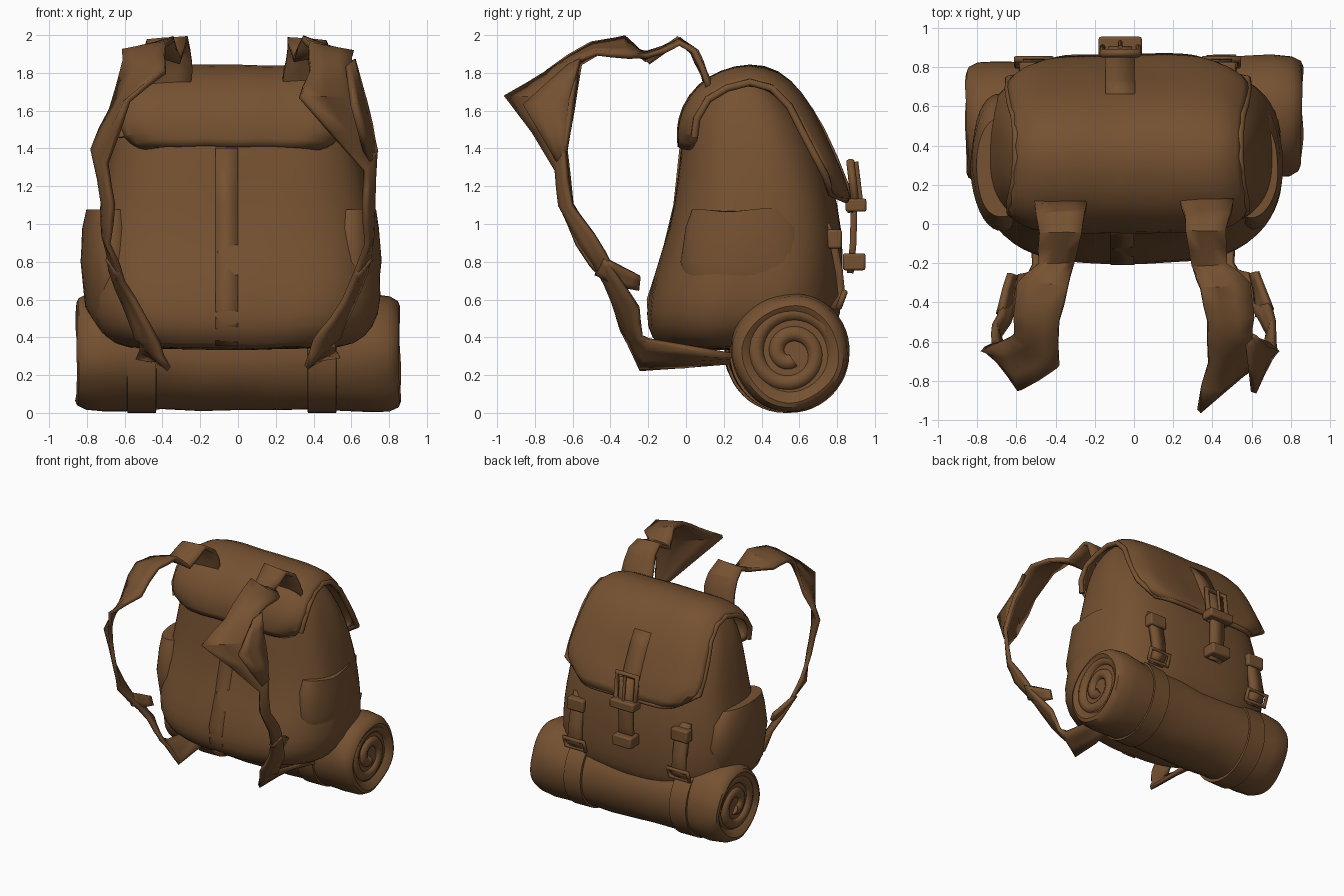
import bpy, bmesh, math
from mathutils import Vector, noise

cube = bpy.data.objects.get("Cube")
if cube:
    bpy.data.objects.remove(cube, do_unlink=True)

leather = bpy.data.materials.new("brown_leather")
leather.use_nodes = True
COLOUR = (0.18, 0.083, 0.031, 1)
leather.diffuse_color = COLOUR
leather.node_tree.nodes["Principled BSDF"].inputs["Base Color"].default_value = COLOUR


def finish(obj, smooth=40):
    """Link, colour and shade a part."""
    bpy.context.collection.objects.link(obj)
    obj.data.materials.append(leather)
    if obj.type == 'MESH':
        bpy.ops.object.select_all(action='DESELECT')
        obj.select_set(True)
        bpy.context.view_layer.objects.active = obj
        bpy.ops.object.shade_smooth_by_angle(angle=math.radians(smooth))
    return obj


def loft(name, rows, ring=False, thick=0, subsurf=0, wrinkle=0, **kw):
    """Skin rows of points; rings are closed and capped, sheets are thickened."""
    bm = bmesh.new()
    grid = []
    for row in rows:
        line = []
        for p in row:
            p = Vector(p)
            if wrinkle:
                p += noise.noise_vector(p * 4) * wrinkle
            line.append(bm.verts.new(p))
        grid.append(line)
    n = len(grid[0])
    for a, b in zip(grid, grid[1:]):
        for i in range(n if ring else n - 1):
            j = (i + 1) % n
            bm.faces.new((a[i], a[j], b[j], b[i]))
    if ring:
        bm.faces.new(grid[0])
        bm.faces.new(grid[-1])
    bmesh.ops.recalc_face_normals(bm, faces=bm.faces)
    mesh = bpy.data.meshes.new(name)
    bm.to_mesh(mesh)
    bm.free()
    obj = bpy.data.objects.new(name, mesh)
    if subsurf:
        sub = obj.modifiers.new("Subdivide", 'SUBSURF')
        sub.levels = sub.render_levels = subsurf
    if thick:
        solid = obj.modifiers.new("Thickness", 'SOLIDIFY')
        solid.thickness, solid.offset = thick, 0
    return finish(obj, **kw)


def tube(name, points, radius, cyclic=False):
    curve = bpy.data.curves.new(name, 'CURVE')
    curve.dimensions = '3D'
    curve.bevel_depth, curve.bevel_resolution = radius, 2
    curve.use_fill_caps = True
    spline = curve.splines.new('POLY')
    spline.points.add(len(points) - 1)
    for sp, p in zip(spline.points, points):
        sp.co = (*p, 1)
    spline.use_cyclic_u = cyclic
    return finish(bpy.data.objects.new(name, curve))


def block(name, centre, size):
    bm = bmesh.new()
    bmesh.ops.create_cube(bm, size=1)
    for v in bm.verts:
        v.co = Vector(centre) + v.co * Vector(size)
    mesh = bpy.data.meshes.new(name)
    bm.to_mesh(mesh)
    bm.free()
    obj = bpy.data.objects.new(name, mesh)
    bevel = obj.modifiers.new("Bevel", 'BEVEL')
    bevel.width, bevel.segments = 0.012, 2
    return finish(obj)


def band(name, x, half, path, thick):
    """Flat strap of constant width following a (y, z) path."""
    return loft(name, [[(x - half, y, z), (x + half, y, z)] for y, z in path], thick=thick)


def oval(z, front, back, half, cx=-.015, power=3, n=40):
    """Rounded-rectangle section at height z."""
    pts = []
    for i in range(n):
        c, s = math.cos(math.tau * i / n), math.sin(math.tau * i / n)
        k = (abs(c) ** power + abs(s) ** power) ** (-1 / power)
        pts.append((cx + half * k * c, (front + back) / 2 + (back - front) / 2 * k * s, z))
    return pts


# Main bag
sections = [(.335, -.02, .6, .5), (.36, -.15, .72, .64), (.45, -.205, .8, .74), (.6, -.215, .83, .78),
            (.85, -.125, .83, .755), (1.1, -.06, .805, .715), (1.4, -.03, .715, .66), (1.6, .01, .61, .6),
            (1.71, .1, .52, .54), (1.78, .2, .44, .48), (1.81, .28, .38, .42)]
loft("bag_body", [oval(*s) for s in sections], ring=True, subsurf=1, wrinkle=.018)

# Side pockets, the right one fuller
pocket = [(.42, .15, .45, .05), (.56, .02, .6, .135), (.8, -.03, .66, .155), (.98, 0, .62, .145), (1.075, .03, .55, .13)]
for name, cx in (("left_pocket", .6), ("right_pocket", -.675)):
    loft(name, [oval(*s, cx=cx, power=2.2) for s in pocket], ring=True, wrinkle=.015)

# Lid that wraps over the top, with a rolled welt round its edge
lid_path = [(-.025, 1.41, .48), (-.035, 1.49, .58), (-.01, 1.61, .6), (.07, 1.73, .6), (.19, 1.8, .58),
            (.34, 1.835, .57), (.48, 1.8, .57), (.6, 1.69, .58), (.69, 1.53, .6), (.765, 1.37, .61),
            (.82, 1.24, .61), (.845, 1.13, .46)]
lid_rows = []
for y, z, w in lid_path:
    inward = Vector((0, .33 - y, 1.35 - z)).normalized()
    lid_rows.append([Vector((t / 10 * w - .03, y, z)) + inward * .085 * abs(t / 10) ** 8 for t in range(-10, 11)])
loft("lid", lid_rows, thick=.035, subsurf=1, wrinkle=.012)
welt = [r[0] for r in lid_rows[1:]] + lid_rows[-1][1:-1] + [r[-1] for r in lid_rows[:0:-1]]
tube("lid_welt", welt, .02)

# Spine strip on the carrying side
band("spine_strip", -.06, .06, [(-.025, 1.4), (-.057, 1.1), (-.117, .85), (-.198, .6), (-.19, .46), (-.13, .36)], .02)

# Centre closure: strap, buckle frame, keeper and tab
CX = -.07
band("lid_strap", CX, .075, [(.655, 1.61), (.72, 1.5), (.79, 1.35), (.85, 1.2), (.87, 1.06)], .03)
band("closure_strap", CX, .06, [(.87, 1.3), (.89, 1.1), (.885, .9), (.87, .74)], .035)
tube("buckle_frame", [(CX - .09, .87, 1.33), (CX + .09, .87, 1.33), (CX + .09, .9, 1.08), (CX - .09, .9, 1.08)],
     .022, cyclic=True)
block("buckle_bar", (CX, .9, 1.1), (.22, .11, .07))
block("strap_keeper", (CX, .89, .8), (.17, .12, .09))
tube("buckle_pin", [(CX, .9, 1.33), (CX, .93, 1.08)], .012)

# Bedroll, with a loose coil in each end
ROLL_Y, ROLL_Z = .537, .317


def roll_ring(x, r, n=48):
    yc = ROLL_Y + .022 * x
    return [(x, yc + r * math.cos(math.tau * i / n), ROLL_Z + r * math.sin(math.tau * i / n)) for i in range(n)]


half_roll = [(0, .3), (.2, .302), (.4, .3), (.43, .302), (.58, .307), (.7, .315), (.8, .305),
             (.845, .28), (.855, .255), (.835, .22), (.815, .2), (.81, .06)]
profile = [(-x, r) for x, r in half_roll[:0:-1]] + half_roll
loft("bedroll", [roll_ring(x, r) for x, r in profile], ring=True, wrinkle=.016)
for side in (-1, 1):
    coil = []
    for i in range(61):
        a, r = i / 60 * 1.8 * math.tau, .24 - .2 * i / 60
        coil.append((side * .8, ROLL_Y + side * .018 + r * math.cos(a), ROLL_Z + r * math.sin(a)))
    tube("bedroll_coil", coil, .045)

# Bands round the bedroll and the buckled straps that hold them
for x in (-.51, .445):
    loft("bedroll_band", [roll_ring(x + dx, r) for dx, r in ((-.08, .29), (-.075, .317), (.075, .317), (.08, .29))],
         ring=True)
    band("holding_strap", x, .055, [(.74, 1.0), (.78, .9), (.81, .75), (.825, .62), (.78, .55)], .04)
    block("holding_keeper", (x, .785, .92), (.15, .08, .1))
    tube("holding_buckle", [(x - .09, .84, .64), (x + .09, .84, .64), (x + .09, .81, .56), (x - .09, .81, .56)],
         .017, cyclic=True)

# Shoulder straps: pairs of inner and outer edge points, twisted differently at the bend
top = [((.24, .13, 1.7), (.5, .13, 1.7)), ((.24, .085, 1.82), (.5, .085, 1.82)), ((.26, .04, 1.91), (.5, .04, 1.91)),
       ((.27, -.04, 1.975), (.48, -.04, 1.96)), ((.3, -.2, 1.87), (.48, -.2, 1.9)),
       ((.34, -.32, 1.975), (.59, -.3, 1.9)), ((.38, -.5, 1.95), (.61, -.46, 1.91))]
bends = {1: [((.38, -.72, 1.82), (.6, -.56, 1.87)), ((.34, -.95, 1.68), (.67, -.6, 1.65)),
             ((.66, -.68, 1.29), (.73, -.64, 1.38))],
         -1: [((.38, -.74, 1.82), (.6, -.56, 1.86)), ((.59, -.85, 1.66), (.68, -.6, 1.62)),
              ((.7, -.68, 1.33), (.77, -.64, 1.4))]}
low = [((.66, -.65, 1.1), (.71, -.59, 1.1)), ((.69, -.57, .9), (.71, -.5, .94)),
       ((.6, -.43, .69), (.68, -.4, .76)), ((.5, -.36, .5), (.6, -.26, .55)), ((.41, -.3, .38), (.53, -.24, .4)),
       ((.36, -.25, .24), (.5, -.2, .38)), ((.4, .24, .27), (.53, .24, .3))]


def ribbon(name, pairs, side, steps=2, **kw):
    rows = []
    for k in range(steps * (len(pairs) - 1) + 1):
        i = min(k // steps, len(pairs) - 2)
        a, b = [Vector(p).lerp(Vector(q), k / steps - i) for p, q in zip(pairs[i], pairs[i + 1])]
        a.x, b.x = a.x * side, b.x * side
        rows.append([a.lerp(b, t / 3) for t in range(4)])
    return loft(name, rows, thick=.03, smooth=30, **kw)


for side, label in ((1, "left"), (-1, "right")):
    ribbon(label + "_shoulder_strap", top + bends[side] + low, side, wrinkle=.025)
    ribbon(label + "_strap_tail", [((.63, -.48, .74), (.7, -.45, .82)), ((.62, -.36, .67), (.66, -.33, .76)),
                                   ((.6, -.26, .65), (.63, -.25, .72))], side, wrinkle=.02)

# Extra pleat where the left strap doubles over
ribbon("left_strap_pleat", [((.58, -.62, 1.84), (.61, -.56, 1.87)), ((.61, -.86, 1.63), (.67, -.62, 1.65)),
                            ((.69, -.68, 1.33), (.73, -.64, 1.38))], 1)
